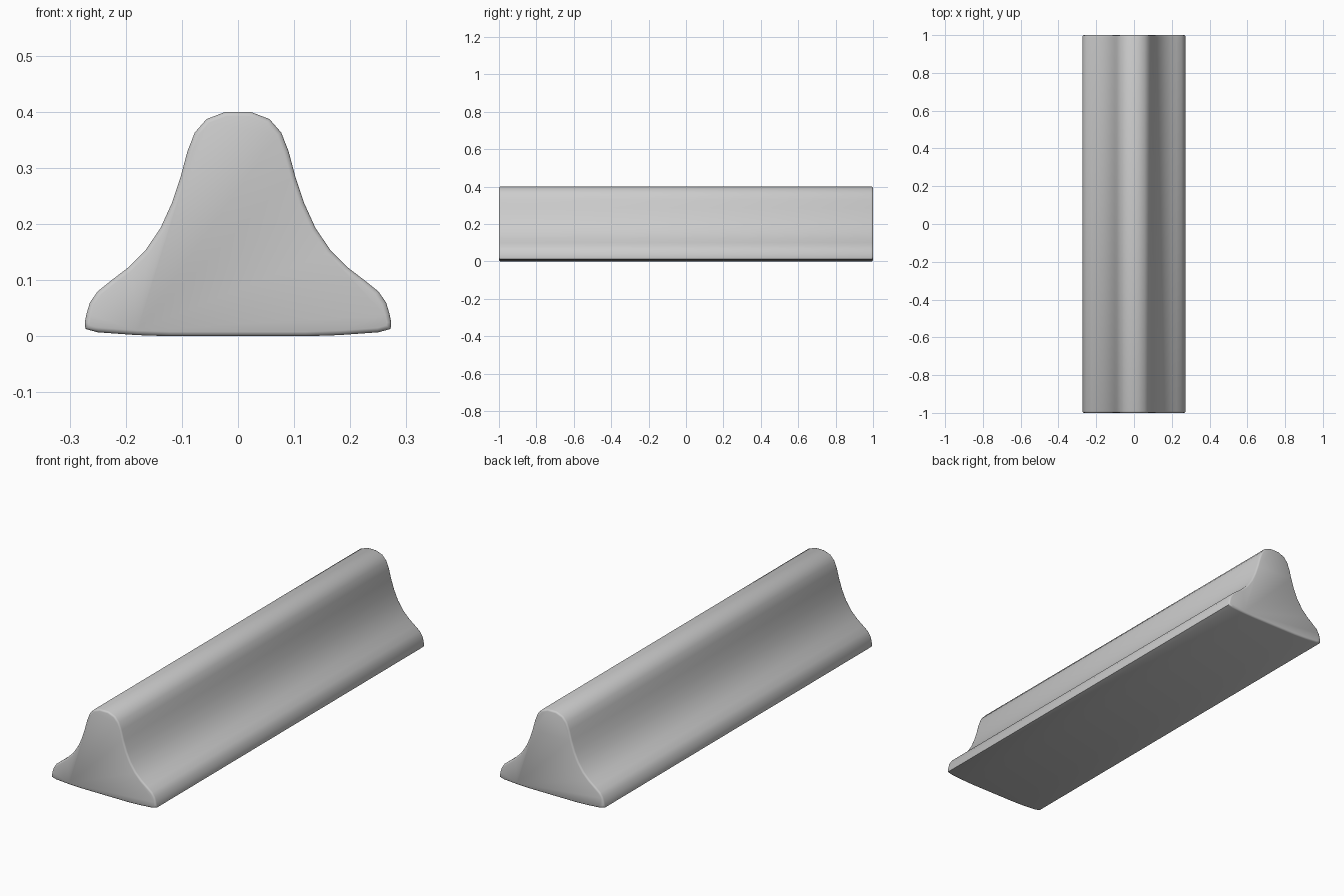
import bpy
import bmesh
import math

cube = bpy.data.objects.get("Cube")
if cube:
    bpy.data.objects.remove(cube, do_unlink=True)

HALF_LENGTH = 1.0
END_BEVEL = 0.008

# Left half of the cross-section, from the flat base up to the crown (x, z)
half = [(0.12, 0), (0.18, 0.002), (0.25, 0.007), (0.272, 0.013),
        (0.273, 0.025), (0.27, 0.04), (0.264, 0.06), (0.25, 0.08),
        (0.225, 0.1), (0.195, 0.123), (0.165, 0.153), (0.138, 0.193),
        (0.118, 0.237), (0.102, 0.285), (0.09, 0.33), (0.077, 0.363),
        (0.056, 0.387), (0.022, 0.4)]
profile = half + [(-x, z) for x, z in reversed(half)]

# Extrude the cross-section along the length
bm = bmesh.new()
front = bm.faces.new([bm.verts.new((x, -HALF_LENGTH, z)) for x, z in profile])
swept = bmesh.ops.extrude_face_region(bm, geom=[front], use_keep_orig=True)
new_verts = [g for g in swept["geom"] if isinstance(g, bmesh.types.BMVert)]
bmesh.ops.translate(bm, verts=new_verts, vec=(0, 2 * HALF_LENGTH, 0))
bmesh.ops.recalc_face_normals(bm, faces=bm.faces)

# Soften the rims of both ends
rims = [e for e in bm.edges if abs(e.verts[0].co.y - e.verts[1].co.y) < 0.01]
bmesh.ops.bevel(bm, geom=rims, offset=END_BEVEL, segments=2, profile=0.5,
                affect='EDGES', clamp_overlap=True)
bmesh.ops.recalc_face_normals(bm, faces=bm.faces)

mesh = bpy.data.meshes.new("ridge_bar")
bm.to_mesh(mesh)
bm.free()
bar = bpy.data.objects.new("ridge_bar", mesh)
bpy.context.collection.objects.link(bar)

# Plain grey material
grey = bpy.data.materials.new("plain_grey")
grey.use_nodes = True
colour = (0.6, 0.6, 0.6, 1)
grey.diffuse_color = colour
grey.node_tree.nodes["Principled BSDF"].inputs["Base Color"].default_value = colour
mesh.materials.append(grey)

# Smooth sides, crisp base corners
bpy.ops.object.select_all(action='DESELECT')
bar.select_set(True)
bpy.context.view_layer.objects.active = bar
bpy.ops.object.shade_smooth_by_angle(angle=math.radians(50))
